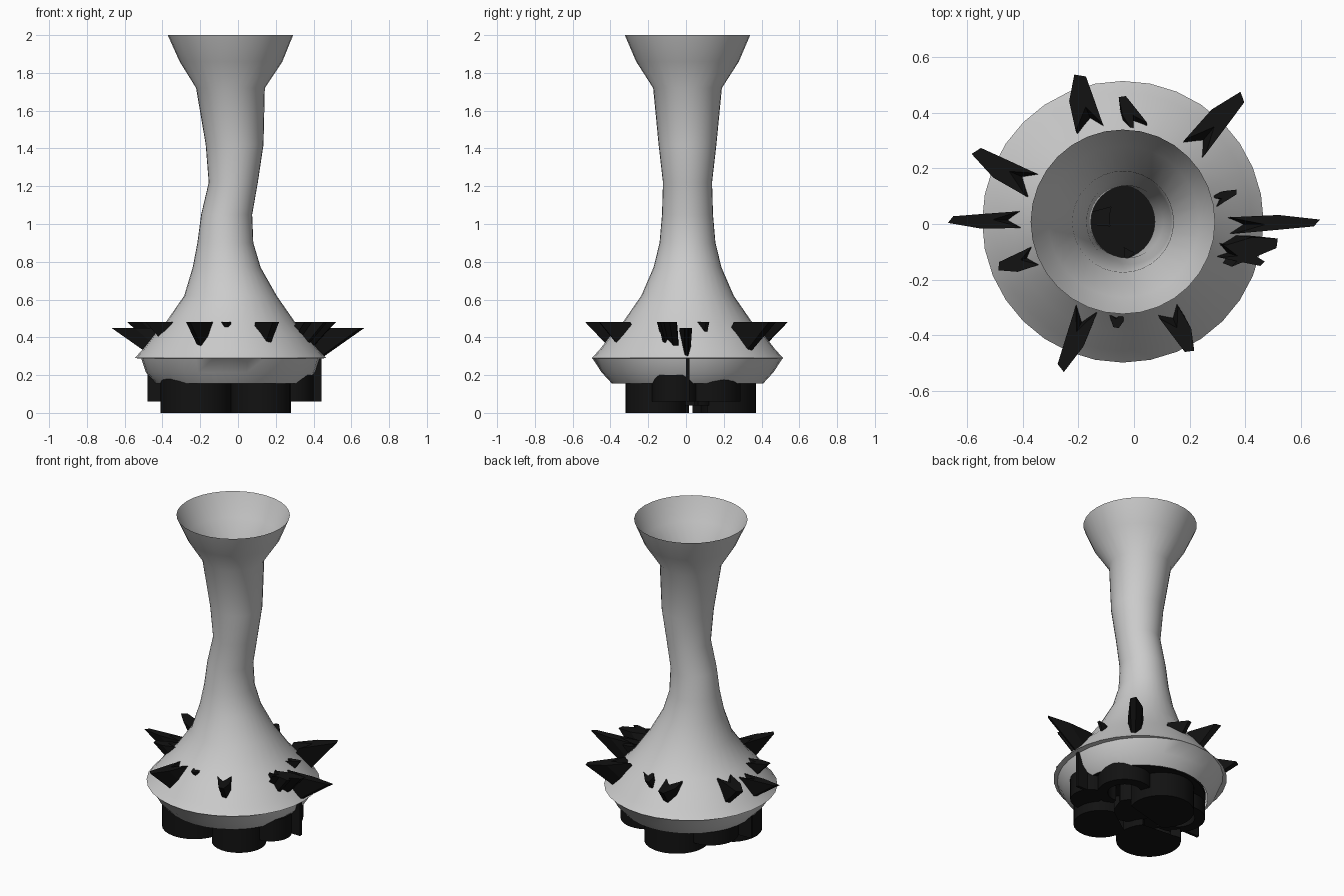
import bpy, bmesh, math

if "Cube" in bpy.data.objects:
    bpy.data.objects.remove(bpy.data.objects["Cube"])

dark = bpy.data.materials.new("dark_wood")
dark.diffuse_color = (0.006, 0.006, 0.006, 1)
dark.use_nodes = True
dark.node_tree.nodes["Principled BSDF"].inputs["Base Color"].default_value = dark.diffuse_color


def skin(name, rings, mat=None, smooth=None, caps=False):
    """Loft through closed rings of points."""
    bm = bmesh.new()
    loops = [[bm.verts.new(p) for p in r] for r in rings]
    for a, b in zip(loops, loops[1:]):
        n = len(a)
        for i in range(n):
            j = (i + 1) % n
            bm.faces.new((a[i], a[j], b[j], b[i]))
    if caps:
        for loop in (loops[0], loops[-1]):
            bm.faces.new(loop)
        bmesh.ops.triangulate(bm, faces=[f for f in bm.faces if len(f.verts) > 4])
    bmesh.ops.recalc_face_normals(bm, faces=bm.faces)
    me = bpy.data.meshes.new(name)
    bm.to_mesh(me)
    bm.free()
    ob = bpy.data.objects.new(name, me)
    bpy.context.collection.objects.link(ob)
    if mat:
        me.materials.append(mat)
    if smooth:
        bpy.ops.object.select_all(action='DESELECT')
        ob.select_set(True)
        bpy.context.view_layer.objects.active = ob
        bpy.ops.object.shade_smooth_by_angle(angle=math.radians(smooth))
    return ob


def oval(z, cx, rx, ry, n=32):
    return [(cx + rx * math.cos(math.tau * i / n),
             .008 + ry * math.sin(math.tau * i / n), z) for i in range(n)]


# vase: bent, open-ended shell (z, centre x, radius)
upper = [(.29, -.04, .507), (.335, -.04, .465), (.42, -.04, .40),
         (.48, -.04, .342), (.62, -.04, .245), (.77, -.06, .18),
         (.90, -.067, .148), (1.05, -.06, .135), (1.22, -.025, .13),
         (1.42, -.018, .153), (1.72, -.04, .182),
         (1.86, -.037, .272), (2.0, -.04, .332)]
skin("vase_body", [oval(z, c, r, r) for z, c, r in upper], smooth=40)

# lower bowl, slightly narrower in x so the rim forms a lip (z, x radius, y radius)
lower = [(.155, .393, .40), (.215, .448, .455), (.288, .472, .503), (.29, .507, .507)]
skin("vase_bowl", [oval(z, -.04, rx, ry) for z, rx, ry in lower], smooth=40)

# leaf outline: t runs from root to tip, s across; the root is forked
leaf = [(1, .2), (.93, -.6), (.5, -.9), (.05, -1.2), (.4, -.2), (0, .8), (.55, .9)]


def claw(i, root, tip, width):
    """Flat-topped leaf flaring outwards through the vase wall."""
    dx, dy = tip[0] - root[0], tip[1] - root[1]
    d = math.hypot(dx, dy)
    pts = [(root[0] + t * dx - s * width * dy / d,
            root[1] + t * dy + s * width * dx / d) for t, s in leaf]
    top = .45 if abs(tip[0]) > .6 else .48
    skin(f"claw_{i}", [[(x * .66, y * .66, .29) for x, y in pts],
                       [(x, y, top) for x, y in pts]], dark, caps=True)


claws = [((.34, .0), (.67, .01), .03), ((-.40, .01), (-.67, .01), .03),
         ((.21, .28), (.39, .47), .045), ((-.17, .34), (-.205, .54), .05),
         ((.02, .34), (-.05, .46), .03), ((-.37, .13), (-.58, .26), .045),
         ((-.35, -.12), (-.49, -.16), .035), ((-.16, -.30), (-.26, -.53), .04),
         ((.13, -.31), (.21, -.46), .04), ((.33, -.11), (.52, -.06), .04),
         ((.31, -.09), (.47, -.14), .025), ((.28, .08), (.37, .12), .02),
         ((-.06, -.32), (-.06, -.375), .025)]
for i, c in enumerate(claws, 1):
    claw(i, *c)


def scroll(name, cx, cy, r, start, sweep, z0):
    """Upright curved wall of the stand."""
    n = 20
    angs = [math.radians(start + sweep * i / n) for i in range(n + 1)]
    pts = [(cx + r * math.cos(a), cy + r * math.sin(a)) for a in angs]
    q = r - .06
    pts += [(cx + q * math.cos(a), cy + q * math.sin(a)) for a in reversed(angs)]
    skin(name, [[(*p, z) for p in pts] for z in (z0, .2)], dark, 40, True)


# stand: long feet on the ground, shorter scrolls between them
scrolls = [(-.22, -.13, .19, 130, 270, 0), (.12, -.16, .16, -190, 270, 0),
           (-.06, .18, .19, -20, 250, 0), (.18, .13, .16, -100, 230, .06),
           (-.25, .10, .16, 70, 210, .06), (.04, .02, .13, 20, 280, .04),
           (.28, -.06, .12, -120, 230, .06)]
for i, s in enumerate(scrolls, 1):
    scroll(f"stand_scroll_{i}", *s)

# thin side fins of the stand
for name, x0, x1 in (("right_fin", .25, .443), ("left_fin", -.48, -.28)):
    pts = [(x0, 0), (x1, 0), (x1, .018), (x0, .018)]
    skin(name, [[(*p, z) for p in pts] for z in (.06, .3)], dark, caps=True)

# plate of the stand closing the open base of the vase
skin("stand_plate", [oval(z, -.035, .385, .39) for z in (.155, .175)], dark, 40, True)
